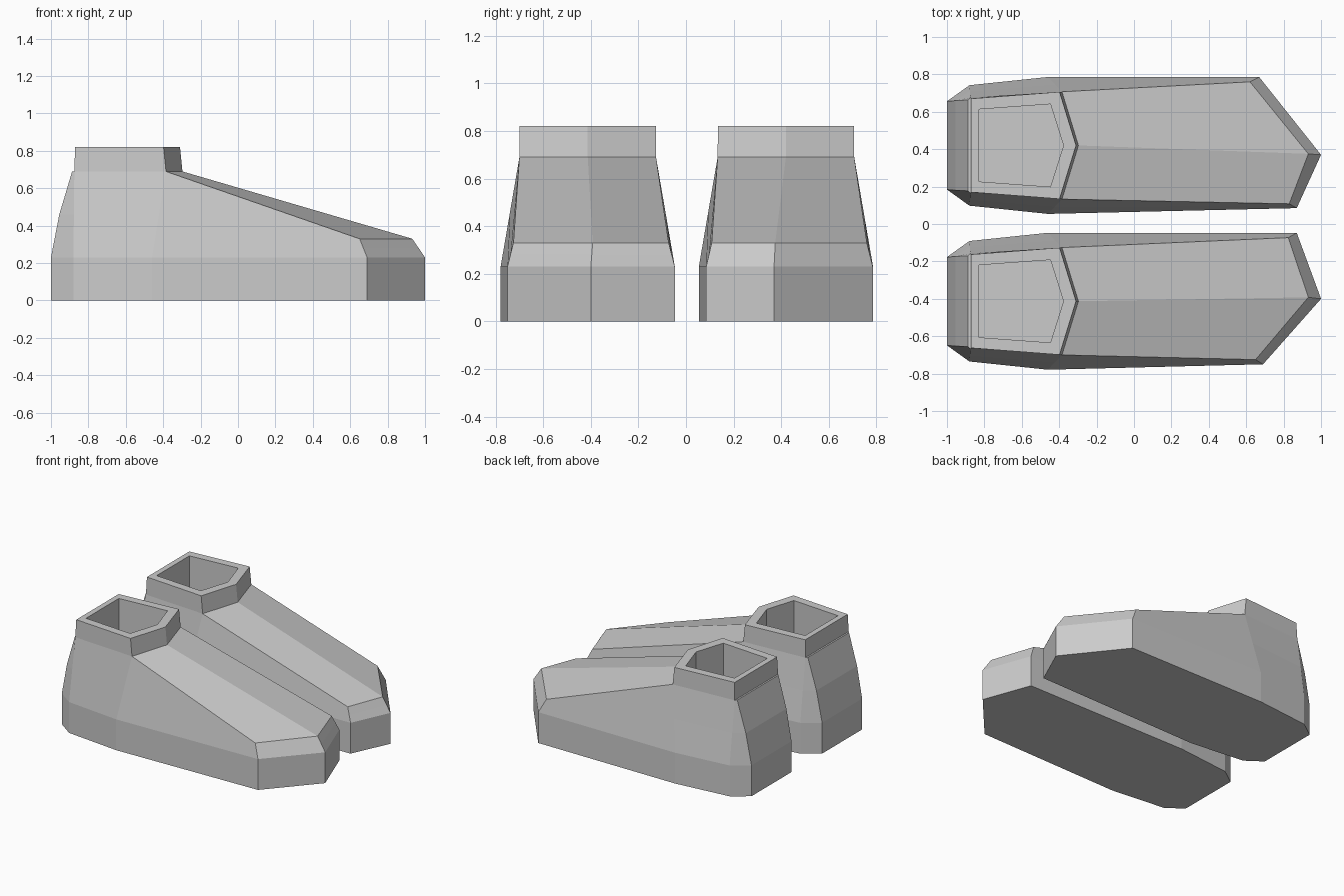
import bpy, bmesh
from mathutils import Vector

if "Cube" in bpy.data.objects:
    bpy.data.objects.remove(bpy.data.objects["Cube"])


def symmetric(half, c, z):
    """Back half outline: (x, half width) pairs, run from the -y side round the heel to +y."""
    low = [Vector((x, c - w, z)) for x, w in half]
    high = [Vector((x, c + w, z)) for x, w in reversed(half)]
    return low + high


def bridge(bm, a, b, closed=True):
    n = len(a)
    for i in range(n if closed else n - 1):
        j = (i + 1) % n
        bm.faces.new((a[i], a[j], b[j], b[i]))


def build_shoe(name, c, toe_low, toe_high):
    bm = bmesh.new()

    def ring(points):
        return [bm.verts.new(p) for p in points]

    # sole outline and upper outline, both nine points: six at the back, three at the toe
    sole = symmetric([(-.46, .366), (-.88, .322), (-1, .236)], c, .23)
    sole += [Vector((x, y, .23)) for x, y in toe_low]
    upper = symmetric([(-.385, .287), (-.875, .256), (-.887, .243)], c, .69)
    upper += [Vector((x, y, .33)) for x, y in toe_high]
    middle = [a.lerp(b, .5) for a, b in zip(sole, upper)]
    for i in (2, 3):                      # slight heel bulge
        middle[i].x -= .012

    # sole and side walls
    ground = ring([Vector((p.x, p.y, 0)) for p in sole])
    r_sole, r_mid, r_up = ring(sole), ring(middle), ring(upper)
    bm.faces.new(ground)
    bridge(bm, ground, r_sole)
    bridge(bm, r_sole, r_mid)
    bridge(bm, r_mid, r_up)

    # sloping instep
    tip = bm.verts.new((-.297, c, .69))
    bm.faces.new((r_up[5], r_up[6], r_up[7], tip))
    bm.faces.new((tip, r_up[7], r_up[8], r_up[0]))

    # ankle collar, rim and hollow
    base = [r_up[0], r_up[1], r_up[4], r_up[5], tip]
    bm.faces.new(r_up[1:5])
    half = [(-.398, .286), (-.871, .25)]
    inner = [(-.447, .221), (-.83, .193)]
    top = ring(symmetric(half, c, .82) + [Vector((-.31, c, .82))])
    rim = ring(symmetric(inner, c, .82) + [Vector((-.377, c, .82))])
    floor = ring([Vector((v.co.x, v.co.y, .45)) for v in rim])
    bridge(bm, base, top)
    bridge(bm, top, rim)
    bridge(bm, rim, floor)
    bm.faces.new(floor)

    bmesh.ops.recalc_face_normals(bm, faces=bm.faces)
    mesh = bpy.data.meshes.new(name)
    bm.to_mesh(mesh)
    bm.free()
    obj = bpy.data.objects.new(name, mesh)
    bpy.context.collection.objects.link(obj)


# toes of the pair point slightly differently
build_shoe("left_shoe", .42,
           [(.67, .785), (1, .37), (.87, .085)],
           [(.62, .76), (.932, .375), (.83, .108)])
build_shoe("right_shoe", -.413,
           [(.87, -.047), (1, -.4), (.69, -.75)],
           [(.825, -.073), (.932, -.392), (.65, -.725)])
